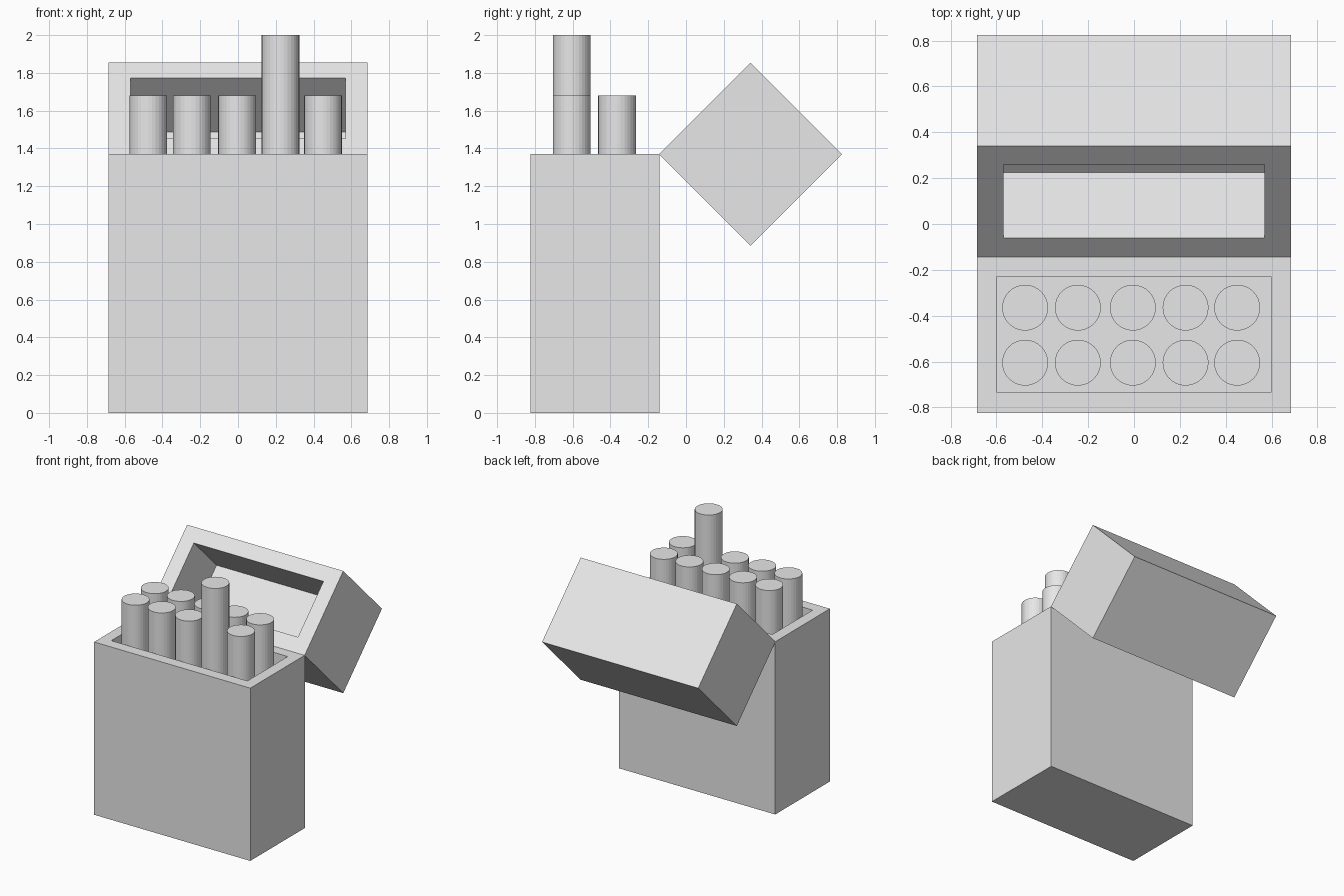
import bpy, bmesh, math
from mathutils import Matrix, Vector

if "Cube" in bpy.data.objects:
    bpy.data.objects.remove(bpy.data.objects["Cube"], do_unlink=True)

grey = bpy.data.materials.new("light grey")
grey.use_nodes = True
grey.diffuse_color = (0.8, 0.8, 0.8, 1)
grey.node_tree.nodes["Principled BSDF"].inputs["Base Color"].default_value = (0.8, 0.8, 0.8, 1)


def add_object(name, bm):
    bmesh.ops.recalc_face_normals(bm, faces=bm.faces)
    mesh = bpy.data.meshes.new(name)
    bm.to_mesh(mesh)
    bm.free()
    mesh.materials.append(grey)
    obj = bpy.data.objects.new(name, mesh)
    bpy.context.collection.objects.link(obj)
    return obj


def hollow_box(name, size, opening, depth):
    """Box standing on its origin, with a rectangular pocket sunk into its top."""
    bm = bmesh.new()
    bmesh.ops.create_cube(bm, size=1)
    bmesh.ops.scale(bm, vec=size, verts=bm.verts)
    bmesh.ops.translate(bm, vec=(0, 0, size[2] / 2), verts=bm.verts)
    top = max(bm.faces, key=lambda f: f.calc_center_median().z)
    bmesh.ops.inset_individual(bm, faces=[top], thickness=0.05)
    for v in top.verts:
        v.co.x = math.copysign(opening[0] / 2, v.co.x)
        v.co.y = math.copysign(opening[1] / 2, v.co.y)
    result = bmesh.ops.extrude_discrete_faces(bm, faces=[top])
    bmesh.ops.translate(bm, vec=(0, 0, -depth), verts=result["faces"][0].verts)
    return add_object(name, bm)


# Pack body
WIDTH, SIDE, HEIGHT, FLOOR = 1.37, 0.685, 1.37, 0.15
body = hollow_box("pack_body", (WIDTH, SIDE, HEIGHT), (1.194, 0.506), HEIGHT - FLOOR)
body.location = (0, -0.482, 0)

# Open lid, hinged on the back top edge and tipped to face forward and up
lid = hollow_box("open_lid", (WIDTH, SIDE, SIDE), (1.137, 0.452), 0.403)
tilt = Matrix.Rotation(math.radians(45), 4, "X")
lid.matrix_world = (Matrix.Translation((0, 0.341, 1.37)) @ tilt
                    @ Matrix.Translation((0, 0, -SIDE / 2)))

# Two rows of sticks, one pulled up
STICK = 1.68 - FLOOR
for row, y in (("front", -0.605), ("back", -0.365)):
    for i, x in enumerate((-0.475, -0.245, -0.005, 0.225, 0.45)):
        raised = row == "front" and i == 3
        bm = bmesh.new()
        bmesh.ops.create_cone(bm, cap_ends=True, segments=32,
                              radius1=0.1, radius2=0.1, depth=STICK)
        stick = add_object(f"{row}_stick_{i + 1}", bm)
        stick.location = Vector((x, y, FLOOR + STICK / 2 + (0.32 if raised else 0)))
